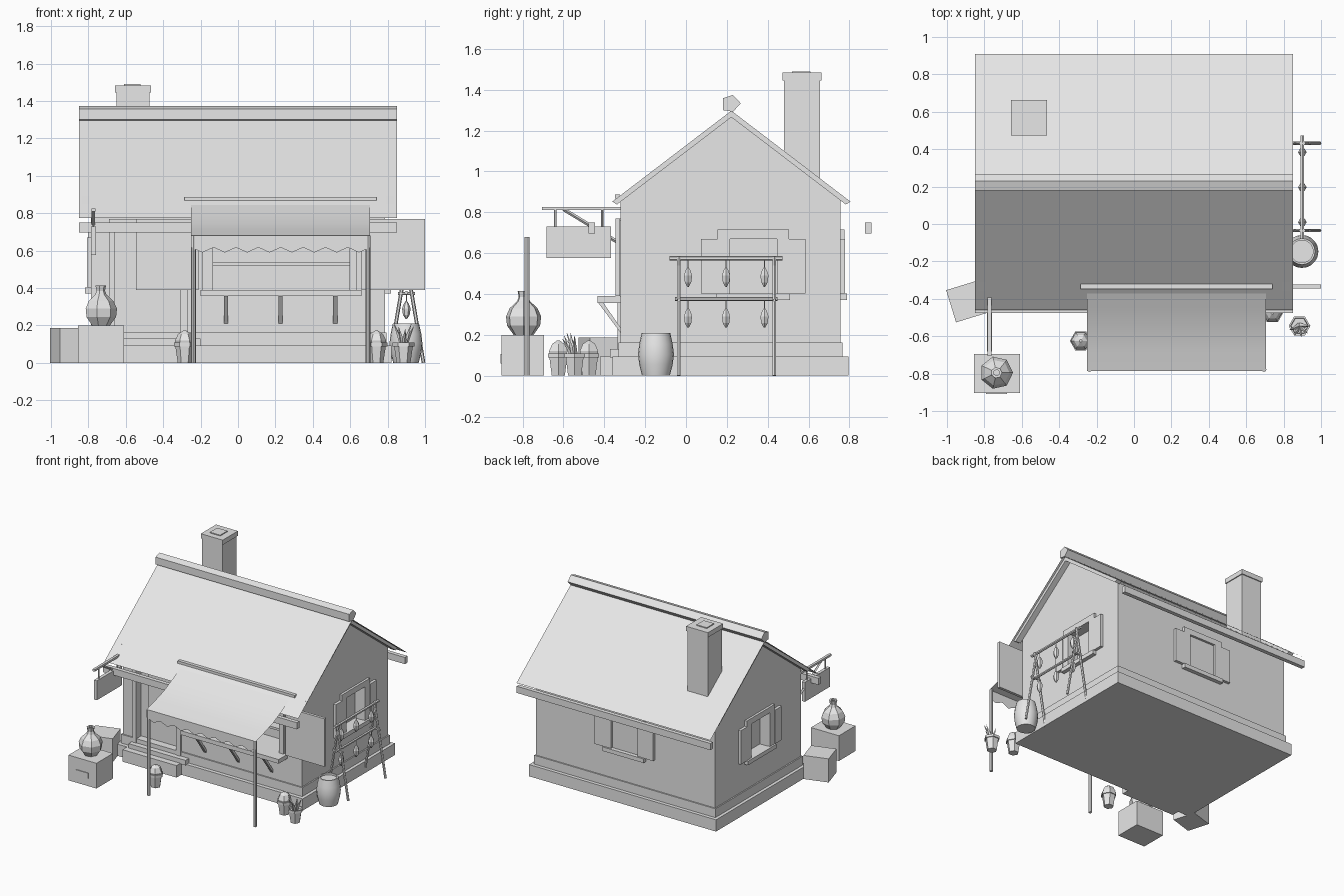
import bpy, bmesh, math
from mathutils import Matrix, Vector

old = bpy.data.objects.get("Cube")
if old:
    bpy.data.objects.remove(old, do_unlink=True)

grey = bpy.data.materials.new("plain_grey")
grey.use_nodes = True
grey.diffuse_color = (0.8, 0.8, 0.8, 1)
grey.node_tree.nodes["Principled BSDF"].inputs["Base Color"].default_value = (0.8, 0.8, 0.8, 1)


def finish(name, bm, solid=True):
    if solid:
        bmesh.ops.recalc_face_normals(bm, faces=bm.faces)
    mesh = bpy.data.meshes.new(name)
    bm.to_mesh(mesh)
    bm.free()
    mesh.materials.append(grey)
    obj = bpy.data.objects.new(name, mesh)
    bpy.context.collection.objects.link(obj)
    return obj


def box(name, lo, hi, matrix=Matrix()):
    lo, hi = Vector(lo), Vector(hi)
    bm = bmesh.new()
    bmesh.ops.create_cube(bm, size=1)
    for v in bm.verts:
        v.co = matrix @ ((lo + hi) / 2 + v.co * (hi - lo))
    return finish(name, bm)


def prism(name, profile, x0, x1):
    """Extrude a (y, z) profile along x."""
    bm = bmesh.new()
    face = bm.faces.new([bm.verts.new((x0, y, z)) for y, z in profile])
    grown = bmesh.ops.extrude_face_region(bm, geom=[face])["geom"]
    for v in grown:
        if isinstance(v, bmesh.types.BMVert):
            v.co.x = x1
    return finish(name, bm)


def lathe(name, profile, loc, sides):
    """Spin a (radius, height) profile round z."""
    bm = bmesh.new()
    rings = []
    for r, h in profile:
        rings.append([bm.verts.new((loc[0] + r * math.cos(a), loc[1] + r * math.sin(a), loc[2] + h))
                      for a in (math.tau * i / sides for i in range(sides))])
    for a, b in zip(rings, rings[1:]):
        for i in range(sides):
            j = (i + 1) % sides
            bm.faces.new((a[i], a[j], b[j], b[i]))
    bm.faces.new(rings[0])
    bm.faces.new(rings[-1])
    return finish(name, bm)


def rod(name, a, b, r, sides=6, r2=None):
    a, b = Vector(a), Vector(b)
    bm = bmesh.new()
    bmesh.ops.create_cone(bm, cap_ends=True, segments=sides, radius1=r,
                          radius2=r if r2 is None else r2, depth=(b - a).length)
    turn = (b - a).to_track_quat('Z', 'Y').to_matrix().to_4x4()
    bm.transform(Matrix.Translation((a + b) / 2) @ turn)
    return finish(name, bm)


def sheet(name, rows):
    bm = bmesh.new()
    grid = [[bm.verts.new(p) for p in row] for row in rows]
    for a, b in zip(grid, grid[1:]):
        for i in range(len(a) - 1):
            bm.faces.new((a[i], a[i + 1], b[i + 1], b[i]))
    return finish(name, bm, solid=False)


def smooth(obj):
    bpy.ops.object.select_all(action='DESELECT')
    obj.select_set(True)
    bpy.context.view_layer.objects.active = obj
    bpy.ops.object.shade_smooth_by_angle(angle=math.radians(40))


def cut(obj, cutter):
    bpy.context.view_layer.objects.active = obj
    cutter.hide_render = True
    mod = obj.modifiers.new("opening", 'BOOLEAN')
    mod.operation, mod.solver, mod.object = 'DIFFERENCE', 'EXACT', cutter
    bpy.ops.object.modifier_apply(modifier=mod.name)
    bpy.data.objects.remove(cutter, do_unlink=True)


# House body
FRONT, BACK, MID, SIDE = -0.32, 0.757, 0.222, 0.785
walls = prism("walls", [(FRONT, 0.05), (BACK, 0.05), (BACK, 0.865), (MID, 1.283), (FRONT, 0.865)], -SIDE, SIDE)
box("plinth", (-0.82, -0.36, 0), (0.82, 0.795, 0.093))
box("plinth_band", (-0.795, -0.33, 0.09), (0.795, 0.767, 0.163))

# Roof covering, gable boards, ridge and eave beams
sheet("roof_covering", [[(x, y, z) for x in (-0.85, 0.85)]
                        for y, z in ((-0.46, 0.775), (MID, 1.302), (0.91, 0.775))])
for x0, x1 in ((-0.835, -0.79), (0.79, 0.835)):
    for s in (-1, 1):
        prism("gable_board", [(MID, 1.297), (MID + s * 0.583, 0.852), (MID + s * 0.56, 0.838),
                              (MID, 1.265)], x0, x1)
prism("ridge_beam", [(0.18, 1.358), (0.23, 1.374), (0.268, 1.333), (0.23, 1.292), (0.18, 1.3)], -0.85, 0.85)
for y in (-0.461, 0.893):
    box("eave_beam", (-0.85, y - 0.016, 0.697), (0.85, y + 0.016, 0.75))

# Chimney
box("chimney", (-0.65, 0.48, 0.88), (-0.472, 0.655, 1.445))
box("chimney_cap", (-0.657, 0.473, 1.445), (-0.465, 0.663, 1.483))
box("chimney_flue", (-0.61, 0.52, 1.48), (-0.52, 0.61, 1.49))


# Windows, built facing -y and turned into place
def window(label, x, y, angle):
    m = Matrix.Translation((x, y, 0)) @ Matrix.Rotation(math.radians(angle), 4, 'Z')
    cut(walls, box("cutter", (-0.115, -0.05, 0.4), (0.115, 0.07, 0.67), m))
    box(label + "_lintel", (-0.175, -0.018, 0.67), (0.175, 0.01, 0.715), m)
    box(label + "_sill", (-0.18, -0.032, 0.37), (0.18, 0.01, 0.402), m)
    for s in (-1, 1):
        for part, a, b, d in (("jamb", 0.115, 0.175, 0.018), ("shutter", 0.175, 0.256, 0.022)):
            a, b = sorted((s * a, s * b))
            box(label + "_" + part, (a, -d, 0.402), (b, 0.01, 0.67), m)


window("right_window", SIDE, 0.33, 90)
window("left_window", -SIDE, 0.21, -90)
window("back_window", 0, BACK, 180)

# Door and steps
cut(walls, box("cutter", (-0.66, -0.4, 0.13), (-0.31, -0.27, 0.74)))
for x0, x1 in ((-0.69, -0.66), (-0.31, -0.27)):
    box("door_post", (x0, -0.335, 0.13), (x1, -0.3, 0.77))
box("door_lintel", (-0.69, -0.335, 0.74), (-0.27, -0.3, 0.77))
box("lower_step", (-0.72, -0.42, 0), (-0.245, -0.3, 0.095))
box("upper_step", (-0.7, -0.372, 0.09), (-0.2, -0.3, 0.13))

# Shop opening with counter, shelf and open shutters
cut(walls, box("cutter", (-0.135, -0.4, 0.39), (0.595, -0.14, 0.72)))
for x0, x1 in ((-0.19, -0.135), (0.595, 0.635)):
    box("shop_post", (x0, -0.338, 0.39), (x1, -0.3, 0.76))
box("shop_lintel", (-0.19, -0.338, 0.72), (0.635, -0.3, 0.76))
box("shop_shelf", (-0.135, -0.26, 0.52), (0.595, -0.14, 0.537))
box("counter", (-0.2, -0.433, 0.357), (0.66, -0.18, 0.39))
for x in (-0.064, 0.228, 0.52):
    prism("counter_bracket", [(-0.43, 0.357), (-0.405, 0.357), (FRONT, 0.235), (FRONT, 0.21)], x - 0.011, x + 0.011)
for x0, x1 in ((-0.545, -0.21), (0.66, 1.0)):
    box("shop_shutter", (x0, -0.345, 0.39), (x1, -0.323, 0.77))

# Awning with zigzag hem, posts and batten
AX0, AX1, AY, TEETH = -0.25, 0.707, -0.787, 8
smooth(sheet("awning", [[(x, y, z) for x in (AX0, AX1)] for y, z in
                        ((-0.34, 0.86), (-0.45, 0.803), (-0.57, 0.745), (-0.68, 0.71), (AY, 0.68))]))
xs = [AX0 + (AX1 - AX0) * i / (2 * TEETH) for i in range(2 * TEETH + 1)]
sheet("awning_hem", [[(x, AY, 0.68) for x in xs],
                     [(x, AY, 0.59 if i % 2 else 0.617) for i, x in enumerate(xs)]])
for x in (-0.238, 0.695):
    rod("awning_post", (x, -0.778, 0), (x, -0.778, 0.68), 0.013, 8)
box("awning_batten", (-0.285, -0.348, 0.868), (0.74, -0.322, 0.888))

# Hanging board on its bracket
box("board_arm", (-0.783, -0.705, 0.81), (-0.763, -0.3, 0.826))
rod("board_brace", (-0.773, -0.6, 0.815), (-0.773, -0.32, 0.645), 0.009, 4)
box("hanging_board", (-0.786, -0.683, 0.576), (-0.76, -0.367, 0.73))
for y in (-0.64, -0.41):
    rod("board_hanger", (-0.773, y, 0.72), (-0.773, y, 0.815), 0.005)

# Drying rack
RX = 0.9
for y in (-0.035, 0.432):
    for s in (-1, 1):
        rod("rack_leg", (RX + s * 0.092, y, 0), (RX - s * 0.008, y, 0.585), 0.01)
    rod("rack_tie", (RX - 0.045, y, 0.37), (RX + 0.045, y, 0.37), 0.008)
rod("rack_top_rail", (RX, -0.08, 0.575), (RX, 0.473, 0.575), 0.011)
rod("rack_low_rail", (RX, -0.055, 0.375), (RX, 0.447, 0.375), 0.01)
for rail in (0.575, 0.375):
    for y in (0.01, 0.196, 0.384):
        rod("drying_string", (RX, y, rail - 0.05), (RX, y, rail), 0.003, 4)
        lathe("drying_bundle", [(0.004, -0.14), (0.018, -0.118), (0.023, -0.085), (0.014, -0.06), (0.004, -0.045)],
              (RX, y, rail), 6)

# Barrel
smooth(lathe("barrel", [(0.068, 0), (0.082, 0.055), (0.088, 0.105), (0.082, 0.155), (0.07, 0.21),
                        (0.06, 0.21), (0.06, 0.195)], (0.898, -0.147, 0), 20))

# Crates and jar
box("large_crate", (-0.855, -0.903, 0), (-0.61, -0.695, 0.2))
box("crate_plate", (-0.79, -0.909, 0.06), (-0.68, -0.9, 0.105))
turned = Matrix.Translation((-0.887, -0.412, 0)) @ Matrix.Rotation(math.radians(17), 4, 'Z')
box("small_crate", (-0.095, -0.09, 0), (0.095, 0.09, 0.187), turned)
lathe("jar", [(0.05, 0), (0.083, 0.045), (0.088, 0.09), (0.07, 0.13), (0.032, 0.165), (0.024, 0.185),
              (0.03, 0.215), (0.016, 0.215), (0.016, 0.2)], (-0.735, -0.795, 0.2), 7)

# Potted plants
POT = [(0.037, 0), (0.05, 0.088), (0.058, 0.088), (0.058, 0.108), (0.048, 0.108), (0.045, 0.09)]
for x, y, bushy in ((-0.285, -0.625, True), (0.74, -0.475, True), (0.885, -0.545, False)):
    lathe("pot", POT, (x, y, 0), 6)
    if bushy:
        lathe("bush", [(0.045, 0.09), (0.052, 0.12), (0.035, 0.155), (0.008, 0.172)], (x, y, 0), 6)
    else:
        for i in range(5):
            a = math.radians(200 + 40 * i)
            rod("leaf", (x, y, 0.085),
                (x + 0.055 * math.cos(a), y + 0.06 * math.sin(a), 0.21 - 0.015 * (i % 3)), 0.018, 4, 0.001)
